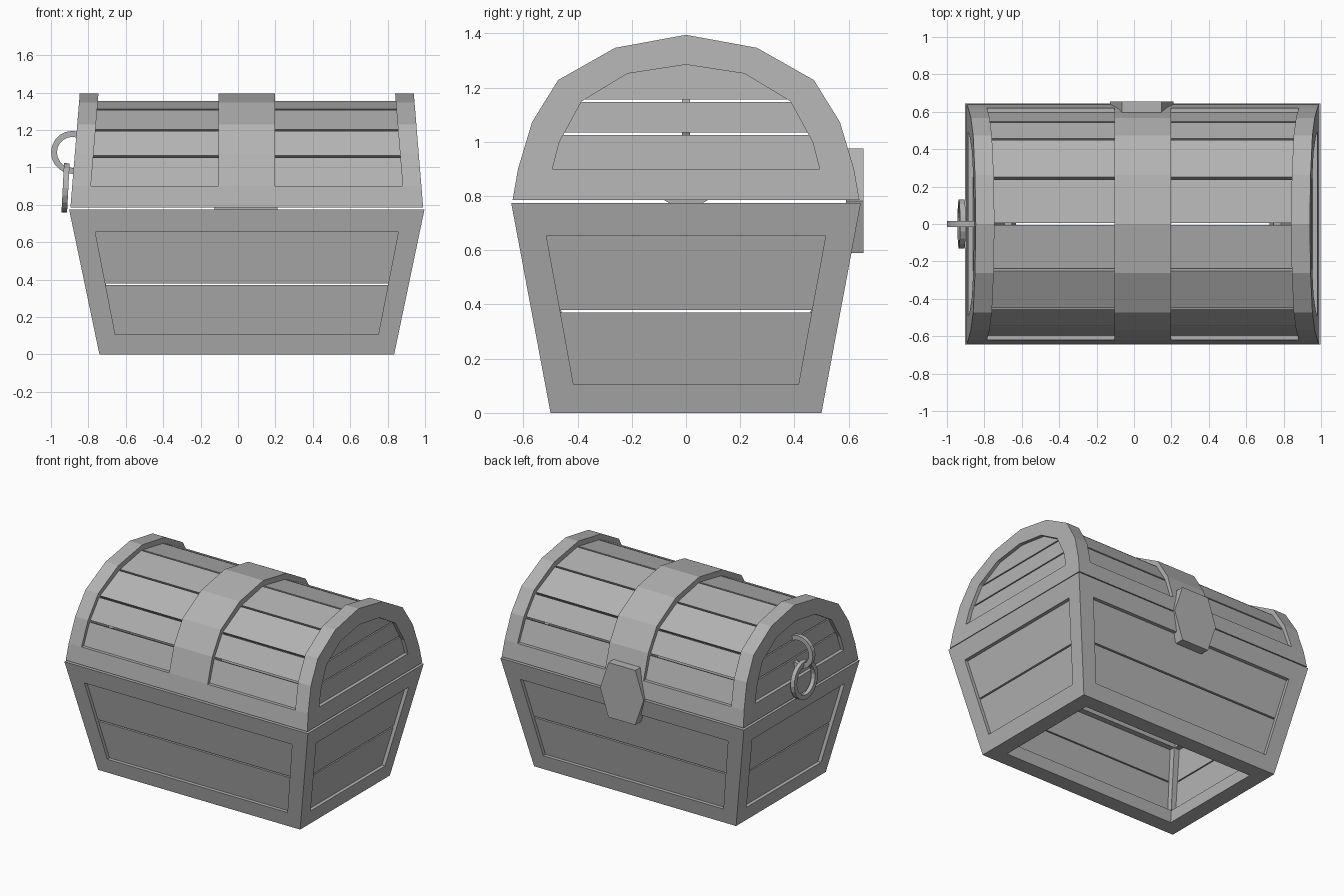
import bpy, bmesh, math
from mathutils import Vector, Matrix

cube = bpy.data.objects.get("Cube")
if cube:
    bpy.data.objects.remove(cube, do_unlink=True)

CX = 0.047          # the chest sits slightly off centre because of the rings
THICK = 0.11        # frame thickness
BODY_TOP, LID_BASE, RAIL_TOP = 0.775, 0.785, 0.9

grey = bpy.data.materials.new("plain_grey")
grey.use_nodes = True
grey.diffuse_color = (0.45, 0.45, 0.45, 1)
grey.node_tree.nodes["Principled BSDF"].inputs["Base Color"].default_value = grey.diffuse_color


def finish(name, bm):
    bmesh.ops.remove_doubles(bm, verts=bm.verts, dist=0.0001)
    bmesh.ops.recalc_face_normals(bm, faces=bm.faces)
    mesh = bpy.data.meshes.new(name)
    bm.to_mesh(mesh)
    bm.free()
    mesh.materials.append(grey)
    obj = bpy.data.objects.new(name, mesh)
    bpy.context.collection.objects.link(obj)
    return obj


def face(bm, points):
    bm.faces.new([bm.verts.new((p[0] + CX, p[1], p[2])) for p in points])


def loft(name, a, b):
    """Solid between two matching outlines."""
    bm = bmesh.new()
    face(bm, a)
    face(bm, b)
    n = len(a)
    for i in range(n):
        j = (i + 1) % n
        face(bm, (a[i], a[j], b[j], b[i]))
    return finish(name, bm)


def lerp(a, b, t):
    return a + (b - a) * t


# ---- body: a flared frame with a panel opening in each wall ----
def half_x(z):
    return lerp(0.788, 0.95, z / BODY_TOP)


def half_y(z):
    return lerp(0.5, 0.645, z / BODY_TOP)


HOLE_LOW, HOLE_HIGH = 0.105, 0.653
WALLS = [("front", 0, -1), ("back", 0, 1), ("right", 1, -1), ("left", 1, 1)]


def wall_point(axis, sign, u, z, depth):
    if axis == 0:
        return (u, sign * (half_y(z) - depth), z)
    return (sign * (half_x(z) - depth), u, z)


def hole_half(axis, z):
    t = (z - HOLE_LOW) / (HOLE_HIGH - HOLE_LOW)
    return lerp(0.703, 0.81, t) if axis == 0 else lerp(0.415, 0.515, t)


bm = bmesh.new()
for _, axis, sign in WALLS:
    width = half_x if axis == 0 else half_y
    corners, holes = [], []
    for depth in (0, THICK):
        corners.append([wall_point(axis, sign, s * (width(z) - depth), z, depth)
                        for s, z in ((-1, 0), (1, 0), (1, BODY_TOP), (-1, BODY_TOP))])
        holes.append([wall_point(axis, sign, s * hole_half(axis, z), z, depth)
                      for s, z in ((-1, HOLE_LOW), (1, HOLE_LOW), (1, HOLE_HIGH), (-1, HOLE_HIGH))])
    for i in range(4):
        j = (i + 1) % 4
        for c, h in zip(corners, holes):
            face(bm, (c[i], c[j], h[j], h[i]))
        face(bm, (holes[0][i], holes[0][j], holes[1][j], holes[1][i]))
    for i, j in ((0, 1), (2, 3)):
        face(bm, (corners[0][i], corners[0][j], corners[1][j], corners[1][i]))
finish("body_frame", bm)

# two recessed planks per wall with a narrow gap between them
for side, axis, sign in WALLS:
    for row, (low, high) in {"lower": (0.09, 0.37), "upper": (0.38, 0.67)}.items():
        outer, inner = [[wall_point(axis, sign, s * (hole_half(axis, z) + 0.015), z, d)
                         for s, z in ((-1, low), (1, low), (1, high), (-1, high))]
                        for d in (0.025, 0.07)]
        loft(f"{side}_{row}_plank", outer, inner)


# ---- lid ----
def mirrored(points):
    """Complete an arch from its +y half, listed from base to crown."""
    return points + [(-y, z) for y, z in reversed(points[:-1])]


ARCH = mirrored([(0.64, LID_BASE), (0.62, 0.9), (0.568, 1.073),
                 (0.472, 1.228), (0.262, 1.347), (0, 1.395)])
OPENING = mirrored([(0.515, LID_BASE), (0.493, 0.9), (0.467, 1.0),
                    (0.385, 1.15), (0.216, 1.252), (0, 1.285)])
PLANK_ARCH = mirrored([(0.6, 0.89), (0.545, 1.057), (0.455, 1.2),
                       (0.245, 1.31), (0, 1.357)])


def lid_half(z):
    return 0.943 - 0.082 * (z - LID_BASE)


def end_outline(points, sign, depth):
    return [(sign * (lid_half(z) - depth), y, z) for y, z in points]


arch_section = ARCH + OPENING[::-1]
for side, sign in (("right", -1), ("left", 1)):
    # arched end frame and its bottom rail
    loft(f"lid_{side}_arch", end_outline(arch_section, sign, 0), end_outline(arch_section, sign, 0.1))
    rail = [(-0.52, LID_BASE), (0.52, LID_BASE), (0.493, RAIL_TOP), (-0.493, RAIL_TOP)]
    loft(f"lid_{side}_rail", end_outline(rail, sign, 0), end_outline(rail, sign, 0.1))
    # horizontal boards filling the end
    boards = [[(0.5, 0.89), (0.475, 1.0), (0.465, 1.026)],
              [(0.462, 1.034), (0.395, 1.148)],
              [(0.39, 1.156), (0.225, 1.26), (0, 1.295)]]
    for n, half in enumerate(boards):
        board = half + [(-y, z) for y, z in reversed(half) if y > 0]
        loft(f"lid_{side}_board_{n + 1}", end_outline(board, sign, 0.025), end_outline(board, sign, 0.065))

# long bottom rails
for side, sign in (("front", -1), ("back", 1)):
    section = [(0.64, LID_BASE), (0.62, RAIL_TOP), (0.51, RAIL_TOP), (0.53, LID_BASE)]
    ends = [[(e * (lid_half(z) - 0.09), sign * y, z) for y, z in section] for e in (-1, 1)]
    loft(f"lid_{side}_rail", *ends)

# strap over the middle
strap = ARCH + OPENING[::-1]
loft("lid_strap", *[[(x, y, z) for y, z in strap] for x in (-0.15, 0.15)])

# curved roof planks, one per arch segment, separated by gaps
for n, (a, b) in enumerate(zip(PLANK_ARCH, PLANK_ARCH[1:])):
    a, b = Vector(a), Vector(b)
    gap = (b - a).normalized() * 0.006
    centre = Vector((0, LID_BASE))
    top = [a + gap, b - gap]
    section = top + [centre + (p - centre) * 0.93 for p in reversed(top)]
    ends = [[(e * (lid_half(z) - 0.085), y, z) for y, z in section] for e in (-1, 1)]
    loft(f"lid_plank_{n + 1}", *ends)

# ---- hexagonal clasp on the back ----
hexagon = [(-0.105, 0.59), (0.105, 0.59), (0.17, 0.782),
           (0.105, 0.975), (-0.105, 0.975), (-0.17, 0.782)]
loft("clasp", *[[(x - 0.005, y, z) for x, z in hexagon] for y in (0.59, 0.655)])


# ---- linked rings on the right end ----
def ring(name, centre, inner, outer, width, rotation):
    bm = bmesh.new()
    h = width / 2
    vs = [bm.verts.new(p) for p in ((inner, 0, -h), (outer, 0, -h), (outer, 0, h), (inner, 0, h))]
    edges = [bm.edges.new((vs[i], vs[(i + 1) % 4])) for i in range(4)]
    bmesh.ops.spin(bm, geom=vs + edges, cent=(0, 0, 0), axis=(0, 0, 1),
                   angle=math.tau, steps=20, use_merge=True)
    bmesh.ops.transform(bm, matrix=Matrix.Translation(centre) @ rotation, verts=bm.verts)
    finish(name, bm)


ring("fixed_ring", (-0.885, 0, 1.08), 0.083, 0.115, 0.03, Matrix.Rotation(math.pi / 2, 4, 'X'))
ring("hanging_ring", (-0.922, 0, 0.89), 0.1, 0.132, 0.03, Matrix.Rotation(math.radians(93), 4, 'Y'))
